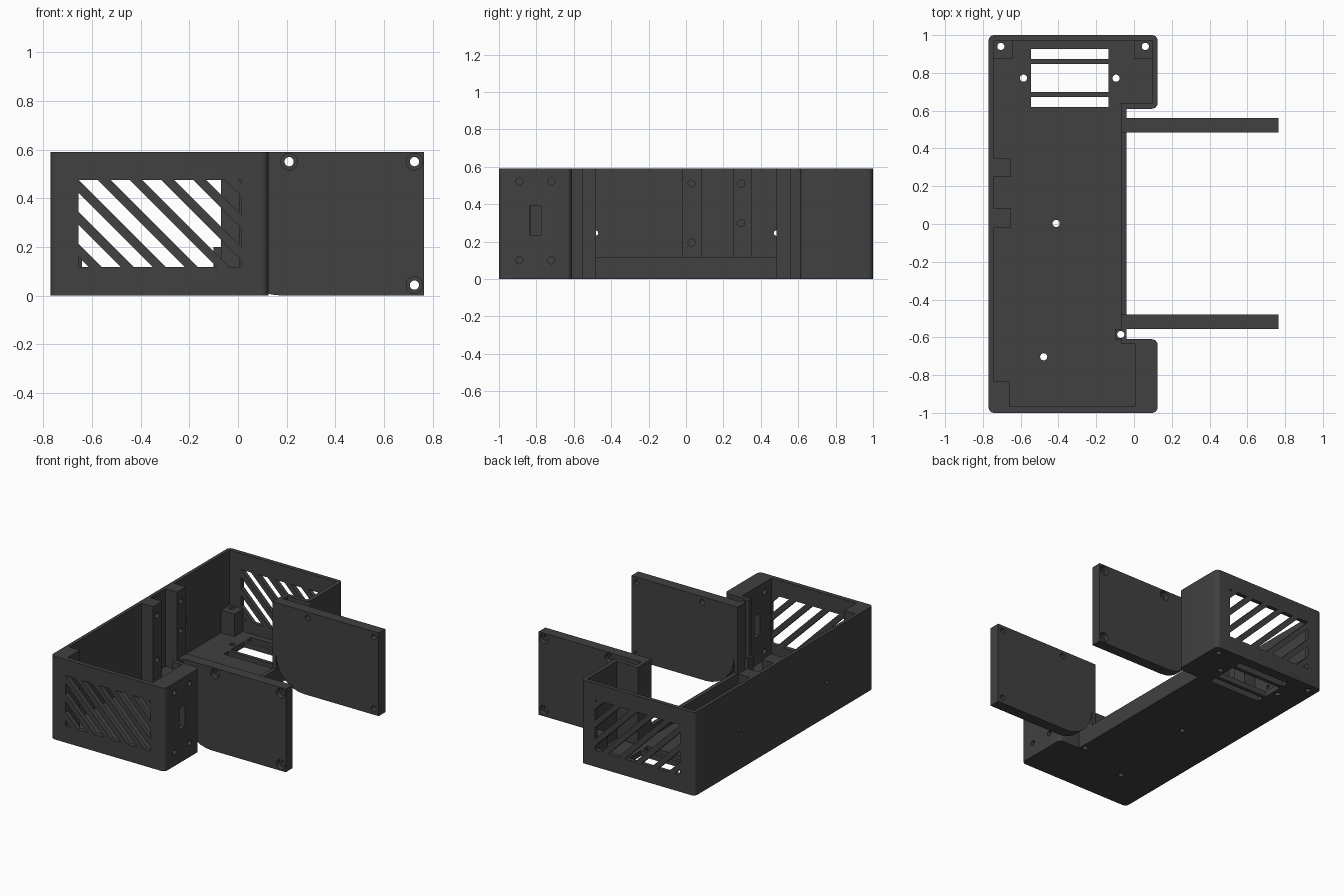
import bpy, bmesh, math
from mathutils import Vector

if "Cube" in bpy.data.objects:
    bpy.data.objects.remove(bpy.data.objects["Cube"])

mat = bpy.data.materials.new("charcoal plastic")
mat.diffuse_color = (0.052, 0.052, 0.052, 1)
mat.use_nodes = True
mat.node_tree.nodes["Principled BSDF"].inputs["Base Color"].default_value = mat.diffuse_color


def finish(bm, name):
    bmesh.ops.recalc_face_normals(bm, faces=bm.faces)
    me = bpy.data.meshes.new(name)
    bm.to_mesh(me)
    bm.free()
    ob = bpy.data.objects.new(name, me)
    bpy.context.collection.objects.link(ob)
    me.materials.append(mat)
    return ob


def extrude(bm, faces, vec):
    r = bmesh.ops.extrude_face_region(bm, geom=faces)
    bmesh.ops.translate(bm, vec=vec, verts=[g for g in r["geom"] if isinstance(g, bmesh.types.BMVert)])


def prism(bm, pts, vec):
    """Extrude a closed outline of 3D points along vec."""
    extrude(bm, [bm.faces.new([bm.verts.new(p) for p in pts])], vec)


def box(bm, x0, x1, y0, y1, z0, z1):
    prism(bm, [(x0, y0, z0), (x1, y0, z0), (x1, y1, z0), (x0, y1, z0)], (0, 0, z1 - z0))


def rod(bm, start, r, vec, n=24):
    """Cylinder from start along an axis-aligned vec."""
    d = Vector(vec)
    q = Vector((0, 0, 1)).rotation_difference(d)
    prism(bm, [Vector(start) + q @ Vector((r * math.cos(2 * math.pi * i / n),
               r * math.sin(2 * math.pi * i / n), 0)) for i in range(n)], d)


def carve(ob, bm):
    """Subtract the cutter mesh from ob and discard the cutter."""
    cutter = finish(bm, "cutter")
    cutter.hide_render = True
    m = ob.modifiers.new("cut", "BOOLEAN")
    m.operation, m.solver, m.object, m.use_self = "DIFFERENCE", "EXACT", cutter, True
    bpy.context.view_layer.objects.active = ob
    bpy.ops.object.modifier_apply(modifier=m.name)
    bpy.data.objects.remove(cutter)


H = 0.59      # wall height
FLOOR = 0.04  # floor thickness

# case: C-shaped outline with rounded outer corners
outline = [(-0.77, -1, 1), (0.125, -1, 1), (0.125, -0.61, 1), (-0.04, -0.61, 0),
           (-0.04, 0.61, 0), (0.125, 0.61, 1), (0.125, 1, 1), (-0.77, 1, 1)]
bm = bmesh.new()
prism(bm, [(x, y, 0) for x, y, _ in outline], (0, 0, H))
rounded = {(round(x, 3), round(y, 3)) for x, y, r in outline if r}
edges = [e for e in bm.edges if abs(e.verts[0].co.z - e.verts[1].co.z) > 0.1
         and (round(e.verts[0].co.x, 3), round(e.verts[0].co.y, 3)) in rounded]
bmesh.ops.bevel(bm, geom=edges, offset=0.03, segments=6, profile=0.5, affect="EDGES")
case = finish(bm, "case")

# interior, leaving the tall wall posts and the thick front right wall
cavity = [(-0.66, -0.967), (0.005, -0.967), (0.005, -0.635), (-0.07, -0.635), (-0.07, 0.64),
          (0.095, 0.64), (0.095, 0.97), (-0.745, 0.97), (-0.745, 0.35), (-0.655, 0.35),
          (-0.655, 0.25), (-0.745, 0.25), (-0.745, 0.085), (-0.655, 0.085),
          (-0.655, -0.02), (-0.745, -0.02), (-0.745, -0.83), (-0.66, -0.83)]
bm = bmesh.new()
prism(bm, [(x, y, FLOOR) for x, y in cavity], (0, 0, 1))
carve(case, bm)

# lowered wall between the arms
bm = bmesh.new()
box(bm, -0.09, 0, -0.48, 0.485, 0.118, 1)
carve(case, bm)

# diagonal vents in the front and back walls
X0, X1, Z0, Z1 = -0.655, 0.015, 0.118, 0.475
bm = bmesh.new()
for y0, depth in ((-1.05, 0.087), (0.966, 0.087)):
    for k in range(-3, 6):
        a, d = X0 + 0.131 * k, Z1 - Z0
        b = a + 0.078
        tmp = bmesh.new()
        tmp.faces.new([tmp.verts.new(p) for p in
                       ((a, y0, Z1), (b, y0, Z1), (b + d, y0, Z0), (a + d, y0, Z0))])
        for x, n in ((X0, -1), (X1, 1)):
            bmesh.ops.bisect_plane(tmp, geom=tmp.verts[:] + tmp.edges[:] + tmp.faces[:],
                                   plane_co=(x, 0, 0), plane_no=(n, 0, 0), clear_outer=True)
        for f in tmp.faces:
            prism(bm, [v.co.copy() for v in f.verts], (0, depth, 0))
        tmp.free()
carve(case, bm)

# floor window slots and screw holes
floor_holes = [(-0.705, 0.94), (0.06, 0.94), (-0.585, 0.772), (-0.095, 0.772),
               (-0.412, 0.003), (-0.478, -0.703), (-0.07, -0.585)]
bm = bmesh.new()
for y0, y1 in ((0.62, 0.672), (0.698, 0.847), (0.873, 0.926)):
    box(bm, -0.545, -0.135, y0, y1, -0.1, 0.1)
for x, y in floor_holes:
    rod(bm, (x, y, -0.1), 0.019, (0, 0, 1))
# side holes in the left wall, the posts and the thick right wall
for y in (-0.483, 0.483):
    rod(bm, (-0.85, y, 0.245), 0.014, (0.15, 0, 0))
for y, z in ((0.03, 0.51), (0.03, 0.195), (0.295, 0.51), (0.295, 0.3)):
    rod(bm, (-0.72, y, z), 0.019, (0.1, 0, 0))
for y in (-0.89, -0.72):
    for z in (0.1, 0.522):
        rod(bm, (-0.05, y, z), 0.019, (0.25, 0, 0))
box(bm, -0.05, 0.2, -0.835, -0.775, 0.235, 0.39)
carve(case, bm)

# short screw posts on the floor
posts = {"rear_left_post": (-0.745, -0.64, 0.873, 0.97),
         "rear_right_post": (0.0, 0.095, 0.873, 0.97),
         "front_inner_post": (-0.1, -0.07, -0.615, -0.555)}
parts = [case]
for name, (x0, x1, y0, y1) in posts.items():
    bm = bmesh.new()
    box(bm, x0, x1, y0, y1, FLOOR, 0.2)
    post = finish(bm, name)
    bm = bmesh.new()
    for x, y in floor_holes:
        rod(bm, (x, y, -0.1), 0.019, (0, 0, 1))
    carve(post, bm)
    parts.append(post)

# upright arms with a curved lower inner corner and counterbored holes
for name, y0, y1, outer in (("front_arm", -0.557, -0.48, -1), ("rear_arm", 0.485, 0.56, 1)):
    curve = []
    for i in range(9):
        t = math.pi / 2 * i / 8
        curve.append((0.18 - 0.22 * math.cos(t), y0, 0.22 - 0.22 * math.sin(t)))
    bm = bmesh.new()
    prism(bm, [(-0.04, y0, H)] + curve + [(0.765, y0, 0), (0.765, y0, H)], (0, y1 - y0, 0))
    arm = finish(bm, name)
    face = y0 if outer < 0 else y1
    for r, start, length in ((0.019, face + outer * 0.05, 0.2), (0.034, face + outer * 0.05, 0.085)):
        bm = bmesh.new()
        for x, z in ((0.21, 0.55), (0.725, 0.55), (0.725, 0.043)):
            rod(bm, (x, start, z), r, (0, -outer * length, 0))
        carve(arm, bm)
    parts.append(arm)

# smooth the rounded corners and holes, keep hard edges
for ob in parts:
    bpy.ops.object.select_all(action="DESELECT")
    ob.select_set(True)
    bpy.context.view_layer.objects.active = ob
    bpy.ops.object.shade_smooth_by_angle(angle=math.radians(30))
